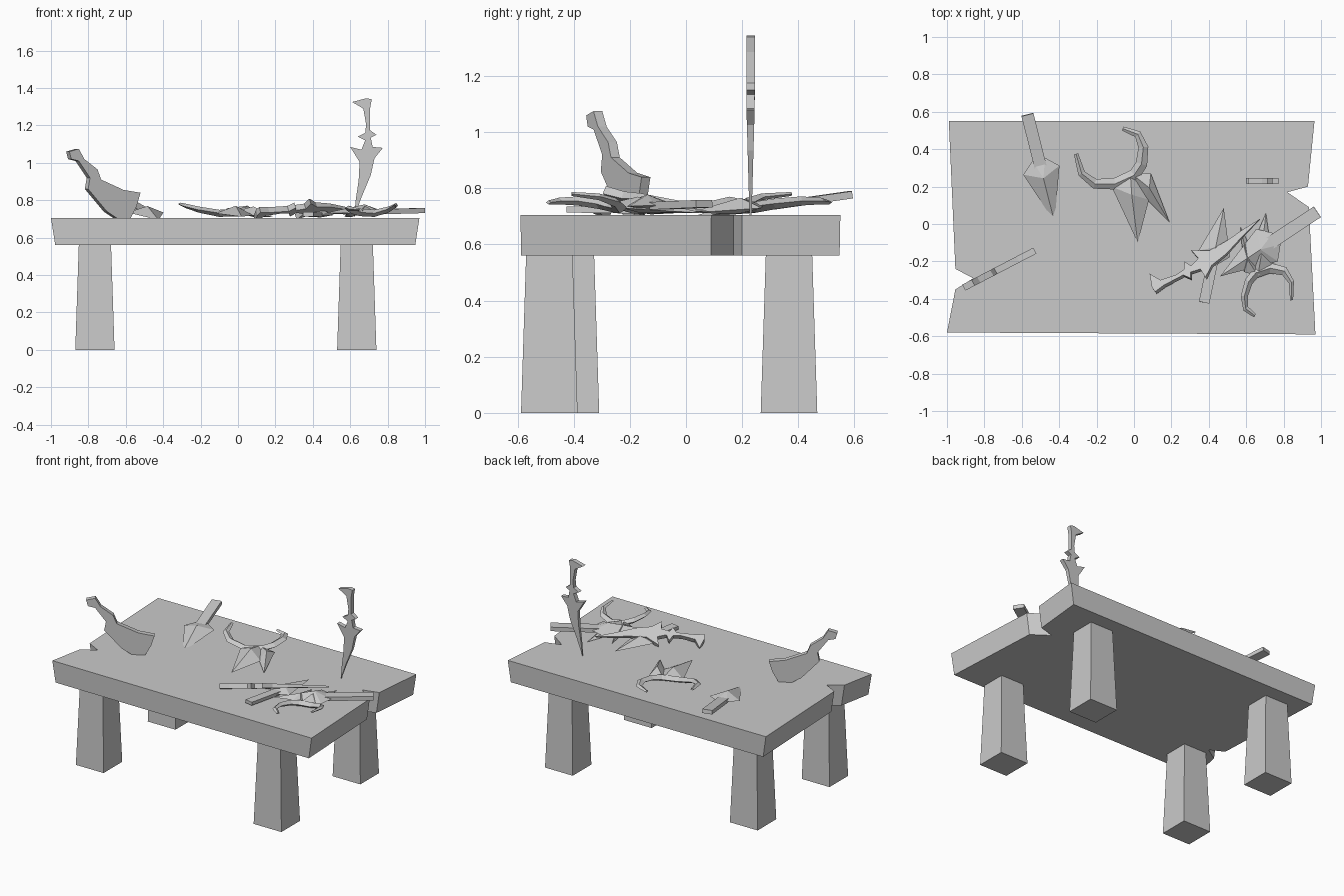
import bpy
import bmesh
from math import sin, pi, radians
from mathutils import Matrix, Vector

if "Cube" in bpy.data.objects:
    bpy.data.objects.remove(bpy.data.objects["Cube"], do_unlink=True)

grey = bpy.data.materials.new("plain_grey")
grey.use_nodes = True
grey.diffuse_color = (0.59, 0.59, 0.59, 1)
grey.node_tree.nodes["Principled BSDF"].inputs["Base Color"].default_value = grey.diffuse_color


def finish(name, bm, matrix):
    """Turn a bmesh into a named, coloured object."""
    bmesh.ops.transform(bm, matrix=matrix, verts=bm.verts)
    bmesh.ops.recalc_face_normals(bm, faces=bm.faces)
    mesh = bpy.data.meshes.new(name)
    bm.to_mesh(mesh)
    bm.free()
    mesh.materials.append(grey)
    obj = bpy.data.objects.new(name, mesh)
    bpy.context.collection.objects.link(obj)


def loft(name, rings, matrix=Matrix()):
    """Skin a row of equal rings and cap both ends."""
    bm = bmesh.new()
    loops = [[bm.verts.new(p) for p in ring] for ring in rings]
    for a, b in zip(loops, loops[1:]):
        for i in range(len(a)):
            j = (i + 1) % len(a)
            bm.faces.new((a[i], a[j], b[j], b[i]))
    caps = [bm.faces.new(loops[0]), bm.faces.new(loops[-1])]
    bm.normal_update()
    bmesh.ops.triangulate(bm, faces=[f for f in caps if len(f.verts) > 4], ngon_method="EAR_CLIP")
    finish(name, bm, matrix)


def lens(name, rim, apex, depth, matrix):
    """Faceted blade: a rim with a raised point above and below."""
    bm = bmesh.new()
    verts = [bm.verts.new(p) for p in rim]
    for height in (depth, -depth * 0.4):
        top = bm.verts.new(Vector(apex) + Vector((0, 0, height)))
        for i, v in enumerate(verts):
            bm.faces.new((v, verts[(i + 1) % len(verts)], top))
    finish(name, bm, matrix)


def frame(start, end, side, length):
    """Place local +y from start to end, scaled so length fits between them."""
    start, end = Vector(start), Vector(end)
    y = (end - start).normalized()
    z = Vector(side).cross(y).normalized()
    x = y.cross(z)
    turn = Matrix((x, y, z)).transposed().to_4x4()
    return Matrix.Translation(start) @ turn @ Matrix.Scale((end - start).length / length, 4)


def sweep(name, path, width, thick, matrix):
    """Flat four-sided horn along a path, thin at both ends."""
    pts = [Vector(p) for p in path]
    rings = []
    for i, p in enumerate(pts):
        along = pts[min(i + 1, len(pts) - 1)] - pts[max(i - 1, 0)]
        side = along.cross(Vector((0, 0, 1))).normalized()
        size = 0.35 + 0.65 * sin(pi * i / (len(pts) - 1))
        a, b = side * width * size, Vector((0, 0, thick * size))
        rings.append([p + a, p + b, p - a, p - b])
    loft(name, rings, matrix)


# Table top with a chipped notch at each end
edge = [(-0.99, 0.55), (0.965, 0.55), (0.93, 0.2), (0.82, 0.17), (0.935, 0.09),
        (0.97, -0.59), (-1, -0.58), (-0.955, -0.35), (-0.86, -0.29), (-0.955, -0.24)]
loft("table_top", [[(x * 0.977, y * 0.995, 0.56) for x, y in edge],
                   [(x, y, 0.705) for x, y in edge]])

# Tapered legs
corners = [(-1, -1), (1, -1), (1, 1), (-1, 1)]
legs = {"front_left_leg": (0.635, -0.487), "front_right_leg": (-0.765, -0.41),
        "back_left_leg": (0.635, 0.367), "back_right_leg": (-0.765, 0.367)}
for name, (cx, cy) in legs.items():
    loft(name, [[(cx + i * half, cy + j * half * 0.96, z) for i, j in corners]
                for half, z in ((0.105, 0), (0.086, 0.565))])

# Cleaver stuck in the top
cleaver = [(-0.91, 1.06), (-0.86, 1.075), (-0.83, 1.02), (-0.76, 0.965), (-0.74, 0.91),
           (-0.62, 0.855), (-0.53, 0.84), (-0.55, 0.77), (-0.585, 0.7), (-0.65, 0.7),
           (-0.71, 0.74), (-0.81, 0.86), (-0.8, 0.92), (-0.86, 1.01), (-0.9, 1.02)]
shift = Vector((-0.49, 0.87, 0)) * 0.018
plane = [Vector((x, -0.34 + (x + 0.91) * 0.52, z)) for x, z in cleaver]
loft("cleaver", [[p - shift for p in plane], [p + shift for p in plane]])

# Curved dagger: pommel at the origin, point along +y
dagger = [(0, 0), (0.03, 0.005), (0.02, 0.06), (0.02, 0.17), (0.055, 0.195), (0.025, 0.21),
          (0.035, 0.26), (0.09, 0.265), (0.045, 0.32), (0.025, 0.41), (-0.025, 0.53),
          (-0.065, 0.64), (-0.055, 0.54), (-0.04, 0.44), (-0.035, 0.34), (-0.085, 0.26),
          (-0.025, 0.275), (-0.005, 0.225), (-0.045, 0.205), (-0.005, 0.185),
          (0, 0.14), (-0.015, 0.055), (-0.04, 0.04), (-0.075, 0.02)]


def make_dagger(name, matrix):
    rings = [[(x, y, s * (0.015 - 0.011 * max(0, y - 0.25) / 0.39)) for x, y in dagger]
             for s in (-1, 1)]
    loft(name, rings, matrix)


make_dagger("standing_dagger", frame((0.685, 0.23, 1.345), (0.685, 0.23, 0.705), (1, 0, 0), 0.64))
make_dagger("lying_dagger", frame((0.1, -0.345, 0.735), (0.7, -0.03, 0.775), (0.35, -0.7, 0.4), 0.64))


# Broad-headed knives: flat grip and a ridged kite blade
def make_knife(name, start, end):
    along = Vector(end) - Vector(start)
    m = frame(start, end, along.cross((0, 0, 1)), 0.6)
    grip = [[(i * 0.033, y, j * 0.013) for i, j in corners] for y in (0, 0.29)]
    loft(name + "_grip", grip, m)
    rim = [(-0.035, 0.25, 0), (-0.1, 0.31, 0), (0, 0.6, 0), (0.1, 0.31, 0), (0.035, 0.25, 0)]
    lens(name + "_blade", rim, (0, 0.35, 0), 0.04, m)


make_knife("back_knife", (-0.57, 0.585, 0.777), (-0.425, 0.01, 0.695))
make_knife("left_knife", (0.375, -0.42, 0.725), (0.48, 0.085, 0.718))
make_knife("crossed_knife", (0.98, 0.065, 0.745), (0.46, -0.28, 0.73))

# Horned ornaments: a curling horn bar with two pointed leaves
horn = [(-0.31, 0.375, 0.78), (-0.28, 0.27, 0.77), (-0.21, 0.215, 0.75), (-0.1, 0.215, 0.73),
        (0, 0.26, 0.735), (0.04, 0.32, 0.745), (0.05, 0.41, 0.755), (0.02, 0.48, 0.755),
        (-0.06, 0.51, 0.75)]
leaves = {"long_leaf": [(-0.12, 0.2, 0.73), (0.02, -0.1, 0.712), (0.08, 0.13, 0.72), (-0.02, 0.275, 0.745)],
          "short_leaf": [(-0.02, 0.275, 0.74), (0.06, 0.14, 0.72), (0.19, 0.01, 0.712), (0.09, 0.27, 0.73)]}


def make_ornament(name, matrix):
    sweep(name + "_horns", horn, 0.033, 0.02, matrix)
    for leaf, rim in leaves.items():
        middle = sum((Vector(p) for p in rim), Vector()) / len(rim)
        lens(name + "_" + leaf, rim, middle.lerp(Vector(rim[-1]), 0.2), 0.04, matrix)


make_ornament("middle_ornament", Matrix())
make_ornament("left_ornament", Matrix.Translation((0.65, -0.27, 0)) @ Matrix.Rotation(radians(168), 4, "Z")
              @ Matrix.Diagonal((0.7, 0.9, 1, 1)) @ Matrix.Translation((0, -0.27, 0)))
